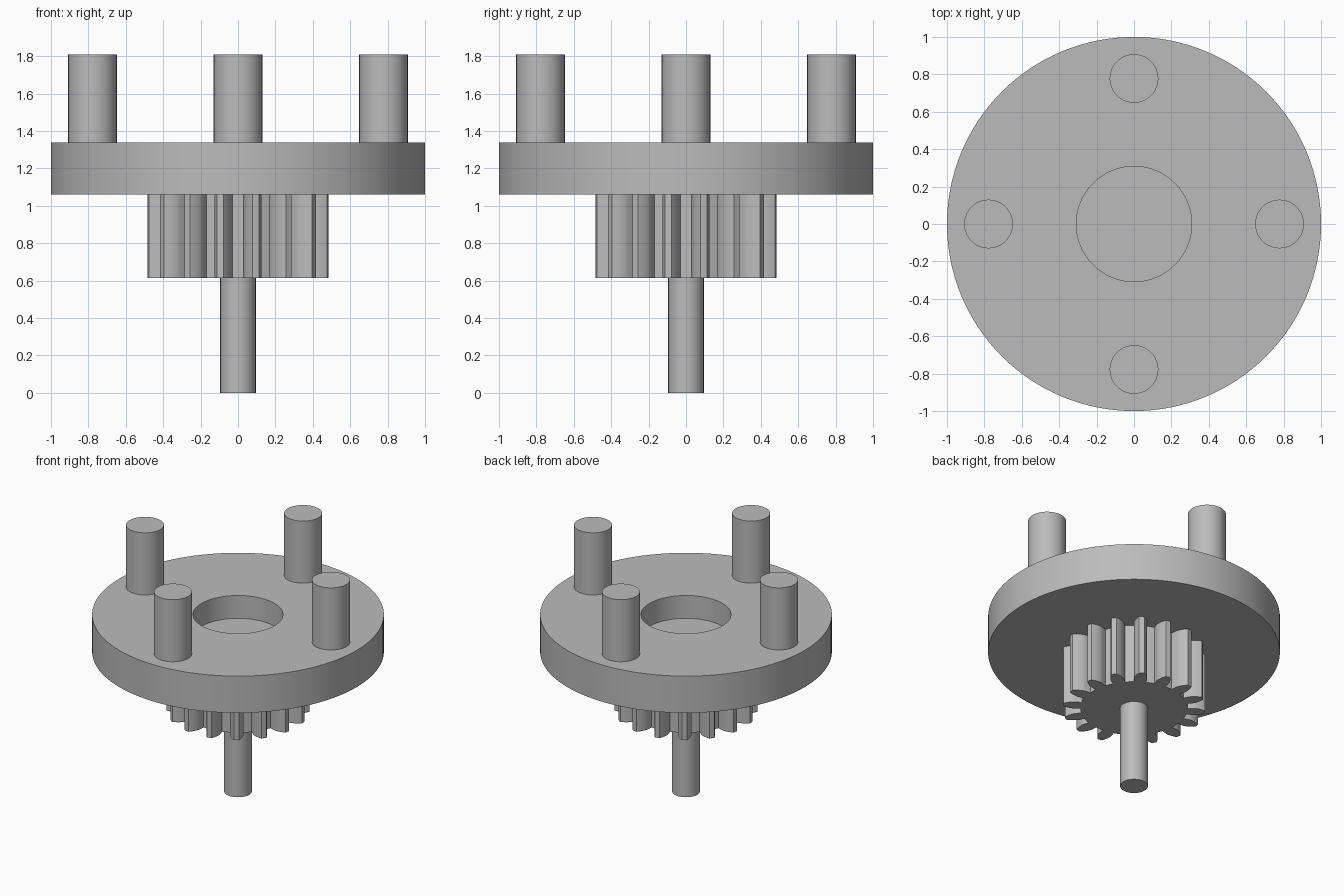
import bpy, bmesh
from math import pi, sin, cos, tan, acos, radians

cube = bpy.data.objects.get("Cube")
if cube:
    bpy.data.objects.remove(cube)

# Single grey material
grey = bpy.data.materials.new("plain_grey")
grey.use_nodes = True
color = (0.5, 0.5, 0.5, 1)
grey.diffuse_color = color
grey.node_tree.nodes["Principled BSDF"].inputs["Base Color"].default_value = color

# Heights
GEAR_Z, DISC_Z, FLOOR_Z, DISC_TOP, PIN_TOP = 0.615, 1.06, 1.165, 1.338, 1.808


def finish(name, bm, location=(0, 0, 0)):
    bmesh.ops.remove_doubles(bm, verts=bm.verts, dist=1e-5)
    bmesh.ops.recalc_face_normals(bm, faces=bm.faces)
    mesh = bpy.data.meshes.new(name)
    bm.to_mesh(mesh)
    bm.free()
    mesh.materials.append(grey)
    obj = bpy.data.objects.new(name, mesh)
    obj.location = location
    bpy.context.collection.objects.link(obj)
    bpy.ops.object.select_all(action="DESELECT")
    obj.select_set(True)
    bpy.context.view_layer.objects.active = obj
    bpy.ops.object.shade_smooth_by_angle(angle=radians(25))
    return obj


def lathe(name, profile, steps=64, location=(0, 0, 0)):
    bm = bmesh.new()
    verts = [bm.verts.new((r, 0, z)) for r, z in profile]
    edges = [bm.edges.new(pair) for pair in zip(verts, verts[1:])]
    bmesh.ops.spin(bm, geom=verts + edges, cent=(0, 0, 0), axis=(0, 0, 1),
                   angle=2 * pi, steps=steps, use_merge=True)
    return finish(name, bm, location)


def rod(name, radius, z0, z1, location=(0, 0, 0)):
    return lathe(name, [(0, z0), (radius, z0), (radius, z1), (0, z1)], 64, location)


# Round plate with a blind centre recess
lathe("carrier_disc", [(0, DISC_Z), (1, DISC_Z), (1, DISC_TOP), (0.308, DISC_TOP),
                       (0.308, FLOOR_Z), (0, FLOOR_Z)], 128)

# Four upright pins
pins = {"left_pin": (1, 0), "right_pin": (-1, 0), "back_pin": (0, 1), "front_pin": (0, -1)}
for name, (x, y) in pins.items():
    rod(name, 0.13, DISC_TOP, PIN_TOP, (x * 0.778, y * 0.778, 0))

# Drive shaft below the gear
rod("shaft", 0.095, 0, GEAR_Z)

# Spur gear with involute teeth
TEETH, PITCH_R = 16, 0.435
module = 2 * PITCH_R / TEETH
tip_r, root_r = PITCH_R + module, PITCH_R - 1.25 * module
base_r = PITCH_R * cos(radians(20))


def involute(r):
    a = acos(min(1, base_r / r))
    return tan(a) - a


def half_angle(r):
    return pi / (2 * TEETH) + involute(PITCH_R) - involute(max(r, base_r))


flank = [root_r] + [base_r + (tip_r - base_r) * i / 7 for i in range(8)]
half_tooth = [(r, half_angle(r)) for r in flank]
tooth = [(r, -a) for r, a in half_tooth] + [(tip_r, 0)] + half_tooth[::-1]
tooth.append((root_r, pi / TEETH))

bm = bmesh.new()
outline = []
for k in range(TEETH):
    middle = (k + 0.5) * 2 * pi / TEETH
    outline += [bm.verts.new((r * cos(middle + a), r * sin(middle + a), GEAR_Z))
                for r, a in tooth]
face = bm.faces.new(outline)
extruded = bmesh.ops.extrude_face_region(bm, geom=[face], use_keep_orig=True)
top = [g for g in extruded["geom"] if isinstance(g, bmesh.types.BMVert)]
bmesh.ops.translate(bm, verts=top, vec=(0, 0, DISC_Z - GEAR_Z))
finish("spur_gear", bm)
